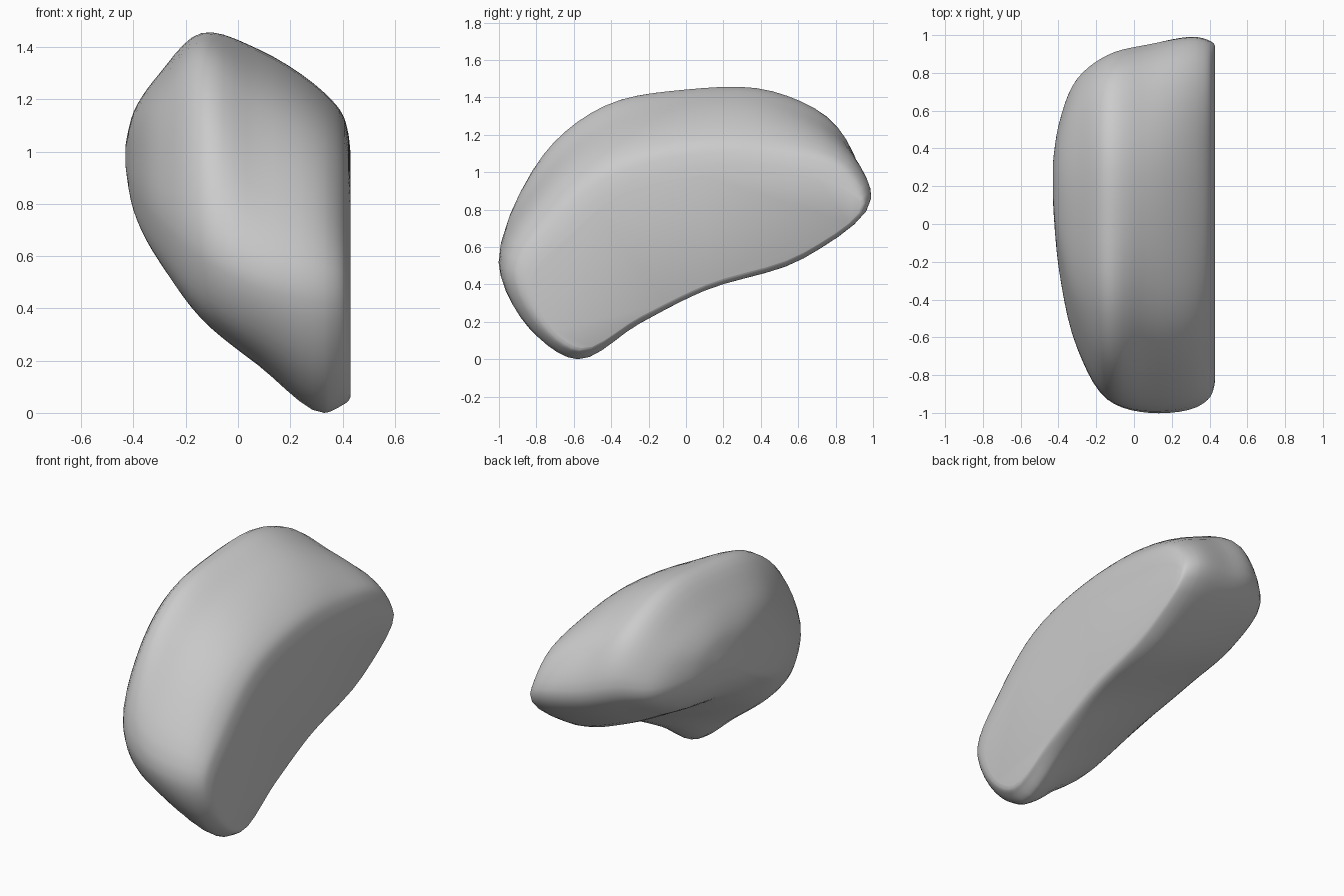
import bpy
import bmesh
from mathutils import Vector

cube = bpy.data.objects.get("Cube")
if cube:
    bpy.data.objects.remove(cube, do_unlink=True)

# Plain stone colour
grey = bpy.data.materials.new("stone_grey")
grey.use_nodes = True
colour = (0.6, 0.6, 0.6, 1)
grey.diffuse_color = colour
grey.node_tree.nodes["Principled BSDF"].inputs["Base Color"].default_value = colour


def spline(a, b, c, d, t):
    """Smooth curve from b to c, with tangents weighted by point spacing."""
    before, here, after = (max((q - p).length, 1e-4) ** 0.7
                           for p, q in ((a, b), (b, c), (c, d)))
    start = ((b - a) / before - (c - a) / (before + here) + (c - b) / here) * here
    end = ((c - b) / here - (d - b) / (here + after) + (d - c) / after) * here
    return (b + start * t + (3 * (c - b) - 2 * start - end) * t ** 2
            + (2 * (b - c) + start + end) * t ** 3)


def section(x, outline):
    return [Vector((x, y, z)) for y, z in outline]


def shrunk(ring, x, centre, factor):
    """Copy of a section moved to x and scaled towards a centre."""
    middle = Vector((x, *centre))
    return [middle + (Vector((x, p.y, p.z)) - middle) * factor for p in ring]


def refine_ring(ring, steps):
    n = len(ring)
    return [spline(ring[i - 1], ring[i], ring[(i + 1) % n], ring[(i + 2) % n], s / steps)
            for i in range(n) for s in range(steps)]


def refine_along(rings, steps):
    last = len(rings) - 1
    result = []
    for i in range(last):
        keys = [rings[max(0, min(last, i + k))] for k in (-1, 0, 1, 2)]
        for s in range(steps):
            result.append([spline(*p, s / steps) for p in zip(*keys)])
    return result + [rings[last]]


# Crescent sections: front tip, underside, back tip, top, front
flat = section(0.43, [
    (-.56, .06), (-.24, .23), (.11, .4), (.63, .57), (.94, .83), (.77, .94),
    (.4, 1), (0, .97), (-.38, .86), (-.62, .66), (-.82, .44), (-.74, .19)])
face_edge = section(0.4, [
    (-.58, .03), (-.25, .2), (.1, .37), (.63, .55), (.97, .84), (.84, 1.03),
    (.42, 1.13), (0, 1.13), (-.43, 1.01), (-.72, .76), (-.92, .48), (-.79, .17)])
shoulder = section(0.33, [
    (-.58, 0), (-.25, .19), (.1, .37), (.63, .54), (.99, .86), (.87, 1.07),
    (.45, 1.21), (0, 1.21), (-.47, 1.08), (-.77, .82), (-.97, .49), (-.83, .16)])
body = section(0.08, [
    (-.6, .18), (-.26, .32), (.12, .47), (.62, .61), (.95, .89), (.84, 1.17),
    (.45, 1.37), (0, 1.37), (-.5, 1.22), (-.8, .94), (-1, .53), (-.86, .28)])
ridge = section(-0.14, [
    (-.62, .36), (-.28, .46), (.12, .59), (.57, .7), (.89, .95), (.79, 1.25),
    (.46, 1.43), (0, 1.44), (-.42, 1.36), (-.74, 1.11), (-.93, .64), (-.82, .42)])
side = section(-0.3, [
    (-.5, .58), (-.25, .62), (.12, .69), (.5, .77), (.77, .95), (.67, 1.16),
    (.4, 1.28), (.03, 1.29), (-.36, 1.19), (-.55, 1), (-.66, .76), (-.6, .63)])

# Rounded rim of the flat face, and the closing end of the side
rim = [Vector((.422, *((p + q) / 2).yz)) for p, q in zip(flat, face_edge)]
side_centre = (.25, .99)
rings = [flat, rim, face_edge, shoulder, body, ridge, side,
         shrunk(side, -.4, side_centre, .52),
         shrunk(side, -.43, side_centre, .12)]
rings = refine_along([refine_ring(r, 5) for r in rings], 5)

# Skin the sections and close both ends
bm = bmesh.new()
loops = [[bm.verts.new(p) for p in ring] for ring in rings]
for a, b in zip(loops, loops[1:]):
    for i in range(len(a)):
        bm.faces.new((a[i - 1], a[i], b[i], b[i - 1]))
bm.faces.new(loops[0])
bm.faces.new(loops[-1])
bmesh.ops.recalc_face_normals(bm, faces=bm.faces)
mesh = bpy.data.meshes.new("stone")
bm.to_mesh(mesh)
bm.free()
mesh.materials.append(grey)

stone = bpy.data.objects.new("stone", mesh)
bpy.context.collection.objects.link(stone)
bpy.context.view_layer.objects.active = stone
stone.select_set(True)
bpy.ops.object.shade_smooth_by_angle(angle=0.7)
